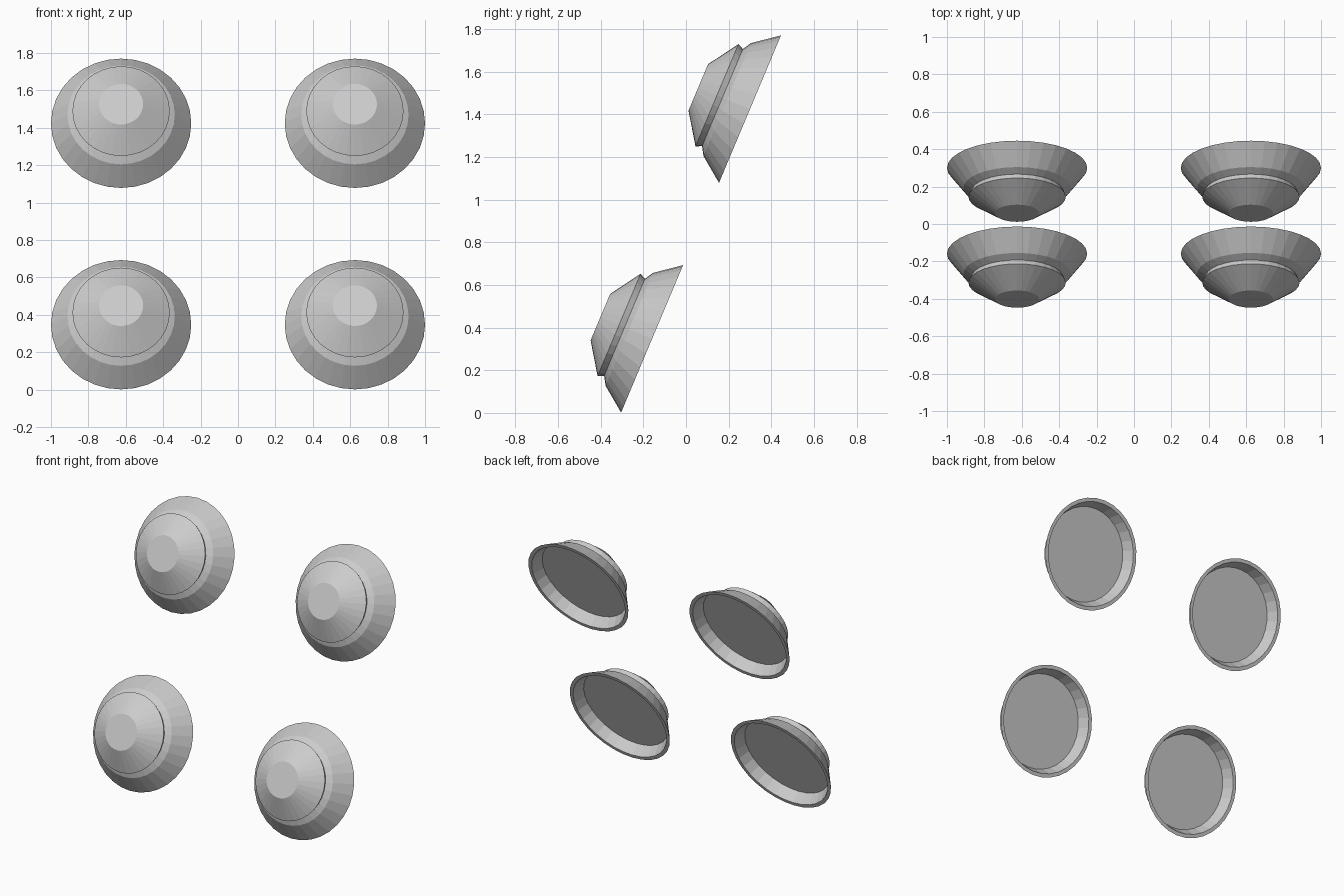
import bpy, bmesh, math
from mathutils import Matrix

if "Cube" in bpy.data.objects:
    bpy.data.objects.remove(bpy.data.objects["Cube"])

SEGMENTS = 32
TILT = math.radians(90 - 22.8)   # lamp axis leans up and towards the front


def lathe(name, profile, location):
    """Revolve (radius, height) pairs round z, cap both ends, tilt into place."""
    bm = bmesh.new()
    rings = []
    for r, h in profile:
        rings.append([bm.verts.new((r * math.cos(2 * math.pi * i / SEGMENTS),
                                    r * math.sin(2 * math.pi * i / SEGMENTS), h))
                      for i in range(SEGMENTS)])
    for a, b in zip(rings, rings[1:]):
        for i in range(SEGMENTS):
            j = (i + 1) % SEGMENTS
            bm.faces.new((a[i], a[j], b[j], b[i]))
    bm.faces.new(rings[0])
    bm.faces.new(rings[-1])
    bmesh.ops.recalc_face_normals(bm, faces=bm.faces)
    mesh = bpy.data.meshes.new(name)
    bm.to_mesh(mesh)
    bm.free()
    obj = bpy.data.objects.new(name, mesh)
    obj.matrix_world = Matrix.Translation(location) @ Matrix.Rotation(TILT, 4, 'X')
    bpy.context.collection.objects.link(obj)
    return obj


# One profile: recessed back panel, rim, flared dish, groove, conical cap
dish = [(0.318, 0.075), (0.35, 0.0), (0.375, 0.0), (0.287, 0.116),
        (0.247, 0.14), (0.26, 0.168), (0.118, 0.263)]

# Two rows of two dishes
for row, y, z in (("lower", -0.159, 0.347), ("upper", 0.30, 1.424)):
    for side, x in (("left", -0.625), ("right", 0.625)):
        lathe(f"{row}_{side}_dish", dish, (x, y, z))
